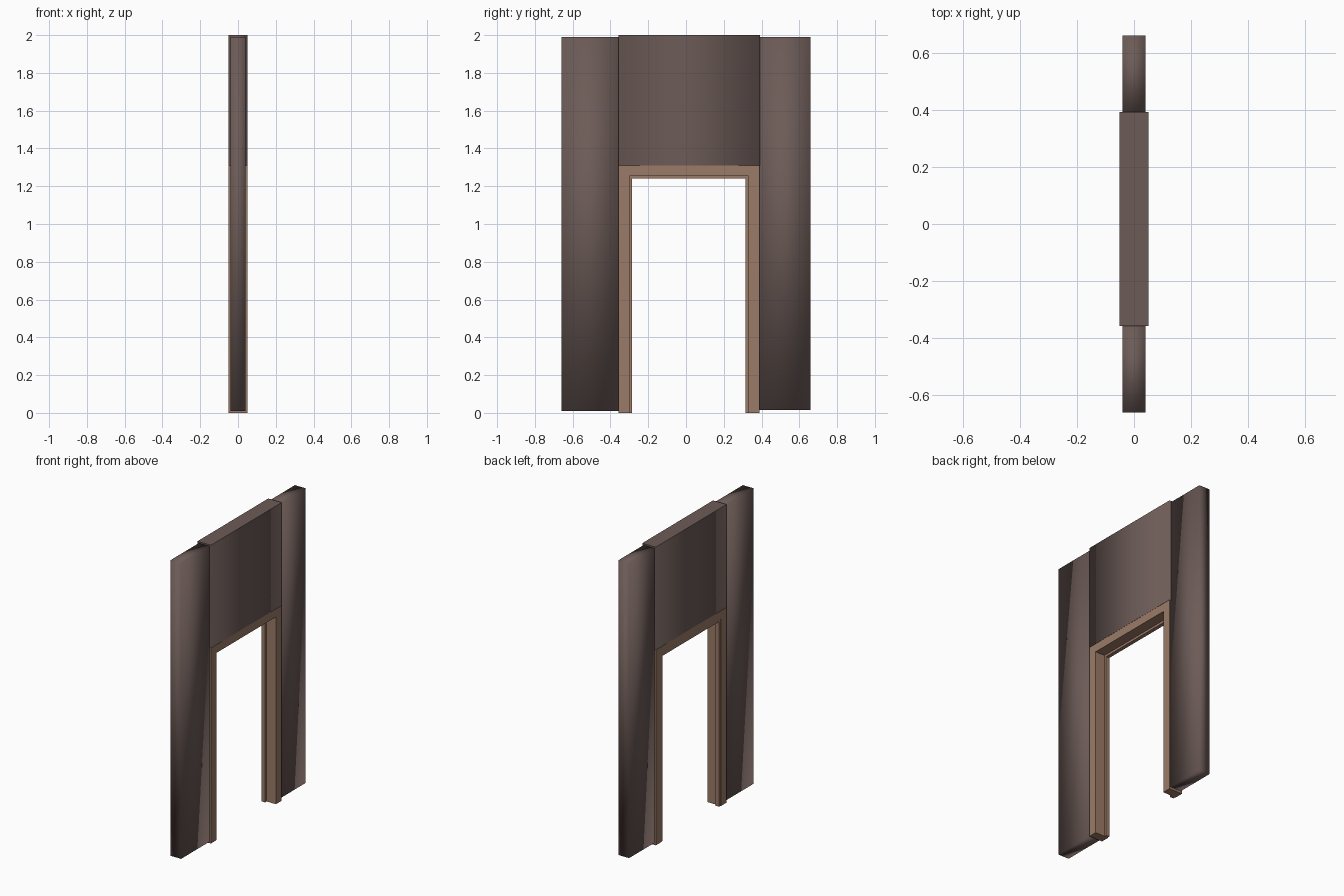
import bpy, bmesh

if "Cube" in bpy.data.objects:
    bpy.data.objects.remove(bpy.data.objects["Cube"])


def material(name, rgb):
    m = bpy.data.materials.new(name)
    m.diffuse_color = (*rgb, 1.0)
    m.use_nodes = True
    m.node_tree.nodes["Principled BSDF"].inputs["Base Color"].default_value = m.diffuse_color
    return m


plaster = material("dark_taupe", (0.150, 0.105, 0.095))
timber = material("warm_brown", (0.330, 0.198, 0.136))


def finish(name, bm, mat):
    bmesh.ops.recalc_face_normals(bm, faces=bm.faces)
    me = bpy.data.meshes.new(name)
    bm.to_mesh(me)
    bm.free()
    me.materials.append(mat)
    ob = bpy.data.objects.new(name, me)
    bpy.context.collection.objects.link(ob)


def box(name, lo, hi, mat, smooth="none"):
    """Box between two corners; smooth = none, sides or all."""
    bm = bmesh.new()
    bmesh.ops.create_cube(bm, size=1)
    for v in bm.verts:
        v.co = [hi[i] if v.co[i] > 0 else lo[i] for i in range(3)]
    for f in bm.faces:
        f.smooth = smooth == "all" or (smooth == "sides" and abs(f.normal.z) < 0.5)
    if smooth == "sides":  # hard rim around the top and bottom
        for e in bm.edges:
            e.smooth = abs(e.verts[0].co.z - e.verts[1].co.z) > 1e-4
    finish(name, bm, mat)


def arch(name, outer, inner, x0, x1, mat):
    """Three-sided door surround; outer and inner are (y0, y1, top)."""
    a, b, t = outer
    c, d, s = inner
    profile = [(a, 0), (a, t), (b, t), (b, 0), (d, 0), (d, s), (c, s), (c, 0)]
    bm = bmesh.new()
    face = bm.faces.new([bm.verts.new((x0, y, z)) for y, z in profile])
    ext = bmesh.ops.extrude_face_region(bm, geom=[face], use_keep_orig=True)
    for v in ext["geom"]:
        if isinstance(v, bmesh.types.BMVert):
            v.co.x = x1
    finish(name, bm, mat)


# Side wall panels, softly shaded
box("left_wall_panel", (-0.04, -0.66, 0.01), (0.04, -0.355, 1.99), plaster, "all")
box("right_wall_panel", (-0.04, 0.39, 0.015), (0.04, 0.66, 1.99), plaster, "all")

# Thicker panel above the doorway
box("header_panel", (-0.05, -0.358, 1.31), (0.05, 0.392, 2.0), plaster, "sides")

# Door frame and the thin stop strip inside it
arch("door_frame", (-0.358, 0.39, 1.31), (-0.30, 0.332, 1.255), -0.049, 0.049, timber)
arch("door_stop", (-0.30, 0.332, 1.255), (-0.285, 0.315, 1.24), -0.045, -0.02, timber)
